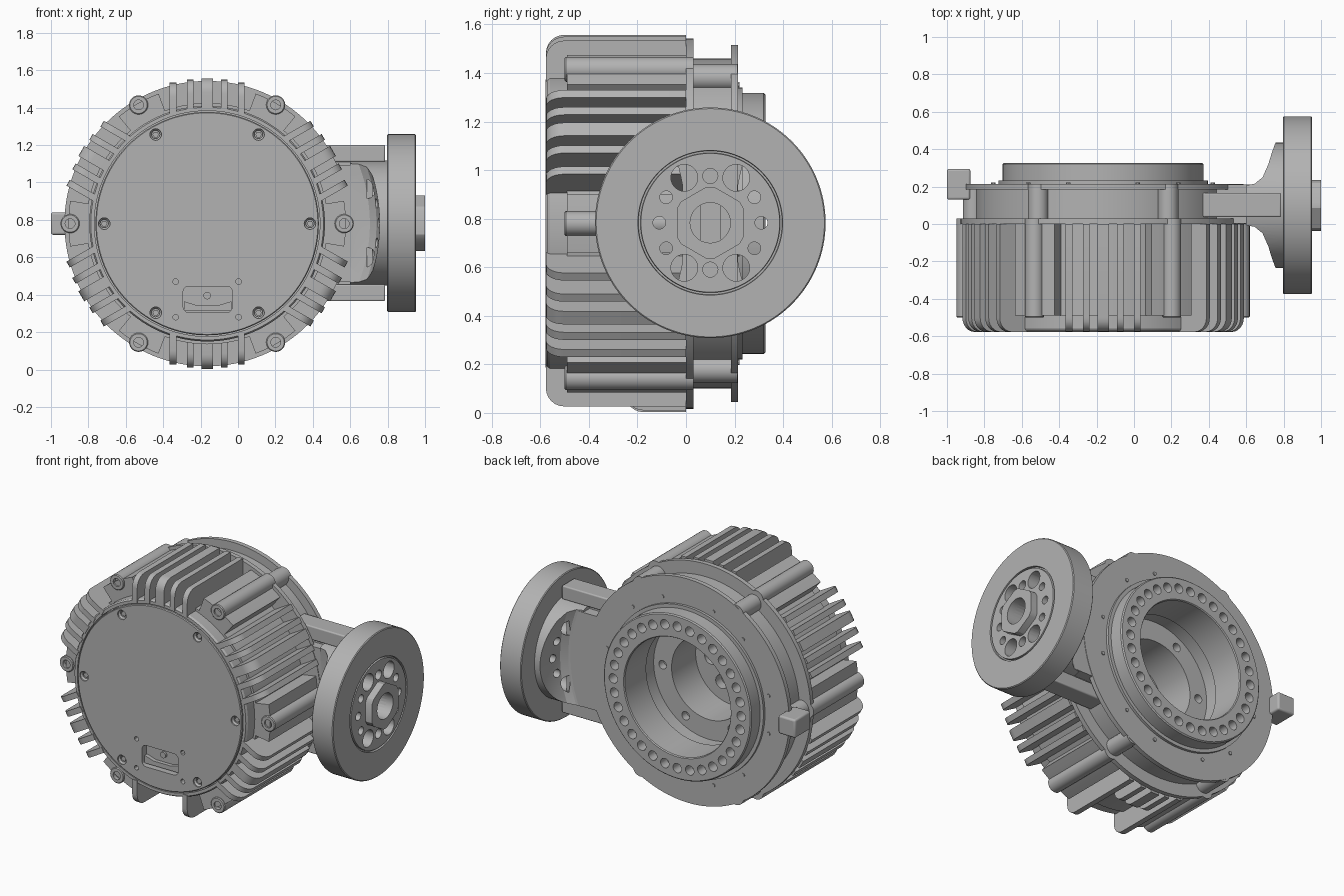
import bpy, bmesh
from math import sin, cos, pi, radians, sqrt
from mathutils import Matrix, Vector

cube = bpy.data.objects.get("Cube")
if cube:
    bpy.data.objects.remove(cube)

CX, CZ = -0.165, 0.78          # main axis (runs along y)
WY, WZ = 0.1, 0.783            # wheel axis (runs along x)

grey = bpy.data.materials.new("Machined grey")
grey.use_nodes = True
COLOUR = (0.45, 0.45, 0.45, 1)
grey.diffuse_color = COLOUR
grey.node_tree.nodes["Principled BSDF"].inputs["Base Color"].default_value = COLOUR


def finish(name, bm):
    """Turn a bmesh into a smooth-shaded grey object."""
    bmesh.ops.remove_doubles(bm, verts=bm.verts, dist=1e-5)
    bmesh.ops.recalc_face_normals(bm, faces=bm.faces)
    mesh = bpy.data.meshes.new(name)
    bm.to_mesh(mesh)
    bm.free()
    mesh.materials.append(grey)
    obj = bpy.data.objects.new(name, mesh)
    bpy.context.collection.objects.link(obj)
    smooth(obj)
    return obj


def activate(obj):
    bpy.ops.object.select_all(action='DESELECT')
    obj.select_set(True)
    bpy.context.view_layer.objects.active = obj


def smooth(obj):
    activate(obj)
    bpy.ops.object.shade_smooth_by_angle(angle=radians(30))


def add_lathe(bm, profile, a, b, axis='Y', segs=96, closed=False):
    """Revolve (radius, along) points around a line parallel to y or x."""
    rings = []
    for i in range(segs):
        t = 2 * pi * i / segs
        ring = []
        for r, h in profile:
            u, v = a + r * cos(t), b + r * sin(t)
            ring.append(bm.verts.new((u, h, v) if axis == 'Y' else (h, u, v)))
        rings.append(ring)
    n = len(profile)
    for i in range(segs):
        p, q = rings[i], rings[(i + 1) % segs]
        for j in range(n if closed else n - 1):
            k = (j + 1) % n
            bm.faces.new((p[j], p[k], q[k], q[j]))


def lathe(name, profile, a=CX, b=CZ, **kw):
    bm = bmesh.new()
    add_lathe(bm, profile, a, b, **kw)
    return finish(name, bm)


def rod(r, h0, h1):
    return [(0, h0), (r, h0), (r, h1), (0, h1)]


def prism(name, points, depth):
    """Extrude a polygon of 3D points along a depth vector."""
    bm = bmesh.new()
    face = bm.faces.new([bm.verts.new(p) for p in points])
    new = bmesh.ops.extrude_face_region(bm, geom=[face])["geom"]
    bmesh.ops.translate(bm, vec=depth, verts=[v for v in new if isinstance(v, bmesh.types.BMVert)])
    return finish(name, bm)


def box(name, x, y, z, bevel=0.0):
    pts = [(x[0], y[0], z[0]), (x[1], y[0], z[0]), (x[1], y[1], z[0]), (x[0], y[1], z[0])]
    obj = prism(name, pts, (0, 0, z[1] - z[0]))
    if bevel:
        mod = obj.modifiers.new("Rounded edges", 'BEVEL')
        mod.width, mod.segments = bevel, 3
    return obj


def cut(obj, cutter, keep=False):
    mod = obj.modifiers.new("Cut", 'BOOLEAN')
    mod.operation, mod.solver, mod.object = 'DIFFERENCE', 'EXACT', cutter
    activate(obj)
    bpy.ops.object.modifier_apply(modifier=mod.name)
    if not keep:
        bpy.data.objects.remove(cutter)
    smooth(obj)


def polar(r, deg, a=CX, b=CZ):
    return a + r * cos(radians(deg)), b + r * sin(radians(deg))


# Main housing with flanges, neck and stepped rear bore
housing = lathe("housing", [
    (0, -.52), (.603, -.52), (.603, -.572), (.622, -.572), (.63, -.56), (.63, -.49),
    (.645, -.49), (.645, 0), (.763, 0), (.763, .03), (.68, .03), (.68, .185),
    (.735, .185), (.735, .215), (.56, .215), (.56, .232), (.537, .232), (.537, .32),
    (.53, .327), (.39, .327), (.385, .32), (.385, .1), (.4, .1), (.4, 0),
    (.27, 0), (.27, -.25), (0, -.25)], segs=128)
bm = bmesh.new()
for count, radius, hole, y0, y1 in ((32, .465, .031, .26, .4), (6, .335, .028, -.05, .05),
                                    (6, .16, .045, -.31, -.2)):
    for i in range(count):
        add_lathe(bm, rod(hole, y0, y1), *polar(radius, 360 * i / count), segs=16)
cut(housing, finish("hole_cutter", bm))

# Front cover with screw holes and connector pocket
cover = lathe("front_cover", [(0, -.578), (.592, -.578), (.597, -.573), (.597, -.515), (0, -.515)], segs=128)
bm = bmesh.new()
for i in range(6):
    add_lathe(bm, [(0, -.6), (.031, -.6), (.031, -.57), (.022, -.56), (.022, -.535), (0, -.535)],
              *polar(.55, 60 * i), segs=20)
for x in (-.333, .003):
    for z in (.28, .47):
        add_lathe(bm, rod(.015, -.6, -.54), x, z, segs=12)
cut(cover, finish("screw_hole_cutter", bm))
corners = []
for sx, sz, start in ((1, 1, 0), (-1, 1, 90), (-1, -1, 180), (1, -1, 270)):
    for step in range(0, 91, 30):
        x, z = polar(.03, start + step, -.162 + sx * .102, .375 + sz * .04)
        corners.append((x, -.6, z))
cut(cover, prism("pocket_cutter", corners, (0, .07, 0)))
prism("pocket_step", [(-.29, -.555, .315), (-.035, -.555, .315), (-.035, -.555, .365),
                      (-.1, -.555, .345), (-.225, -.555, .345), (-.29, -.555, .365)], (0, .03, 0))
lathe("pocket_screw", rod(.02, -.545, -.52), -.165, .395, segs=16)
for i in range(6):
    lathe("cover_screw", rod(.017, -.56, -.53), *polar(.55, 60 * i), segs=6)


# Cooling fins: rounded front corner, set parallel in six groups
def fin(angle, offset, thick, outer, front):
    r0, r1 = sqrt(.612 ** 2 - offset ** 2), sqrt(outer ** 2 - offset ** 2)
    rad = .075
    pts = [(r0, 0), (r0, front)]
    pts += [(r1 - rad + rad * sin(radians(d)), front + rad - rad * cos(radians(d)))
            for d in range(0, 91, 15)]
    pts.append((r1, 0))
    frame = Matrix.Translation((CX, 0, CZ)) @ Matrix.Rotation(-radians(angle), 4, 'Y')
    world = [frame @ Vector((r, y, offset - thick / 2)) for r, y in pts]
    prism("cooling_fin", world, frame.to_3x3() @ Vector((0, 0, thick)))


for angle in range(30, 390, 60):
    for k in range(-2, 3):
        short = angle == 270 and abs(k) < 2
        fin(angle, k * .091, .062 if k == 0 else .036, .777 if k == 0 else .775,
            -.25 if short else -.577)

# Solid sectors, bolt bosses and neck columns between the fin groups
for angle in range(0, 360, 60):
    arc = [polar(.6, angle + d) for d in (-9.5, 9.5)]
    arc += [polar(.742, angle + d) for d in (9.5, 6, 3, 0, -3, -6, -9.5)]
    prism("housing_sector", [(x, -.49, z) for x, z in arc], (0, .49, 0))
    x, z = polar(.733, angle)
    lathe("bolt_boss", [(.026, -.46), (.026, -.5), (.046, -.5), (.051, -.495), (.051, .03), (0, .03)],
          x, z, segs=24)
    lathe("boss_bolt", rod(.028, -.475, -.4), x, z, segs=12)
    x, z = polar(.695, angle)
    lathe("neck_column", rod(.055, .02, .213), x, z, segs=24)
    for d in (-12, 12):
        lathe("flange_pin", rod(.012, .2, .221), *polar(.6, angle + d), segs=10)

# Side tab
box("side_tab", (-1, -.875), (.13, .295), (.72, .84), bevel=.012)

# Arm joining the housing to the wheel
box("arm_web", (.35, .72), (.003, .212), (.47, 1.09))
box("arm_plate", (.35, .787), (.06, .145), (.38, 1.19))
for z0, z1 in ((.365, .455), (1.11, 1.2)):
    box("arm_rail", (.35, .787), (.037, .167), (z0, z1), bevel=.008)

# Wheel, hub nose and flared mounting flange
wheel = lathe("wheel", [(0, .797), (.47, .797), (.475, .802), (.475, .947), (.47, .952), (.298, .952),
                        (.296, .938), (.288, .938), (.286, .952), (0, .952)], WY, WZ, axis='X', segs=128)
flare = lathe("flared_flange", rod(.335, .6, .8), WY, WZ, axis='X')
for s in (-1, 1):
    sweep = [(0, .1), (.8, .1), (.87, .115), (.905, .15), (.92, .22), (.925, .5), (0, .5)]
    cut(flare, lathe("flare_cutter", [(r, WY + s * d) for r, d in sweep], segs=192))
nose = []
for k in range(6):
    for d in (-6, 6):
        y, z = polar(.149, 30 + 60 * k + d, WY, WZ)
        nose.append((.94, y, z))
hub = prism("hub_nose", nose, (.06, 0, 0))

bm = bmesh.new()
holes = [(0, 0, .083)]
holes += [(.214, a, .055) for a in (60, 120, 240, 300)]
holes += [(.193, a, .031) for a in (90, 270)]
holes += [(.21, a, .026) for a in (0, 30, 150, 180, 210, 330)]
for radius, angle, hole in holes:
    add_lathe(bm, rod(hole, .69, 1.1), *polar(radius, angle, WY, WZ), axis='X', segs=28)
drill = finish("drill_cutter", bm)
cut(wheel, drill, keep=True)
cut(flare, drill, keep=True)
cut(hub, drill)
